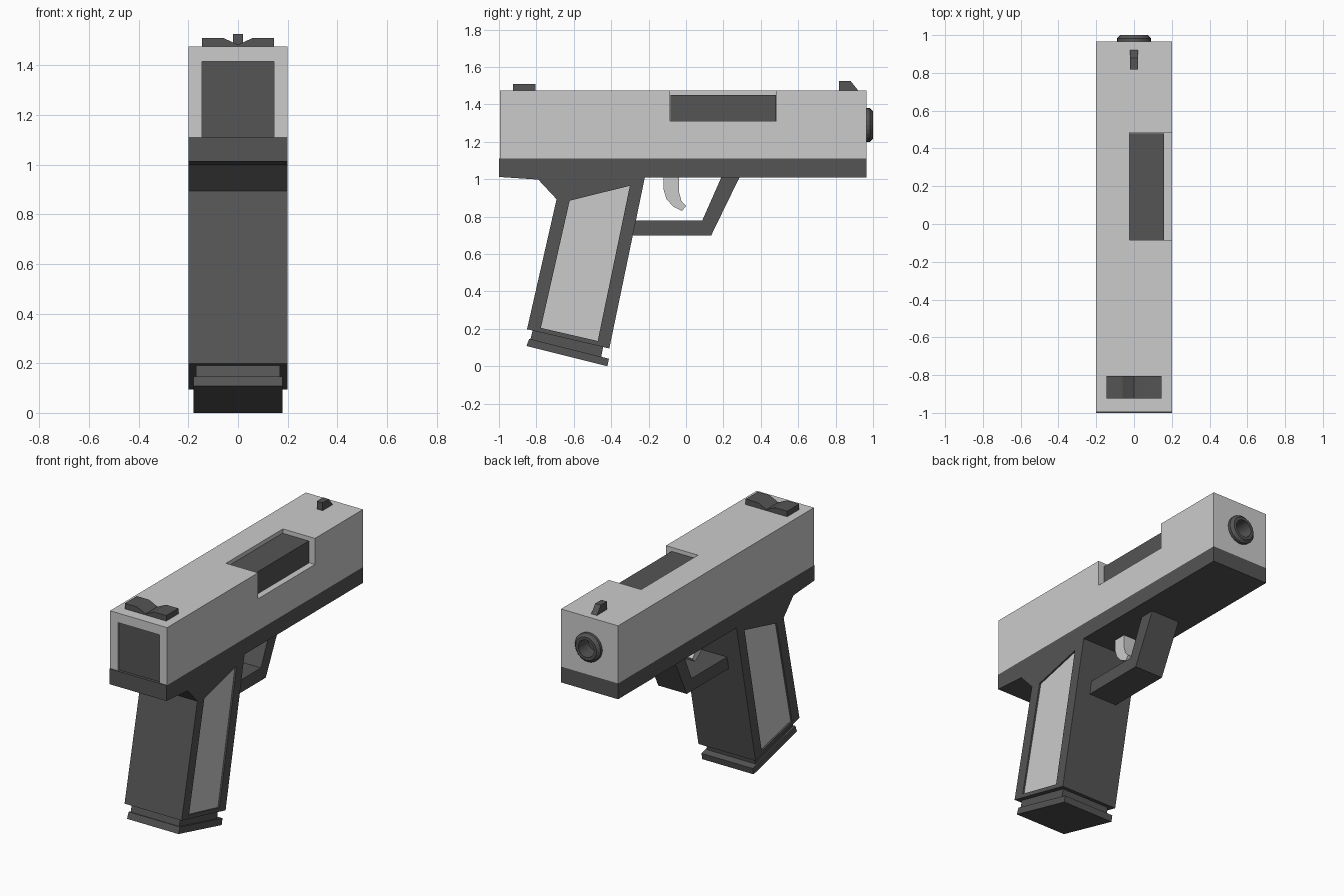
import bpy
import bmesh
from math import pi
from mathutils import Matrix, Vector

if "Cube" in bpy.data.objects:
    bpy.data.objects.remove(bpy.data.objects["Cube"])

DARK = bpy.data.materials.new("dark_grey")
DARK.diffuse_color = (0.09, 0.09, 0.09, 1)
DARK.use_nodes = True
DARK.node_tree.nodes["Principled BSDF"].inputs["Base Color"].default_value = DARK.diffuse_color


def make_object(name, bm, mat=None):
    bmesh.ops.recalc_face_normals(bm, faces=bm.faces)
    mesh = bpy.data.meshes.new(name)
    bm.to_mesh(mesh)
    bm.free()
    ob = bpy.data.objects.new(name, mesh)
    bpy.context.collection.objects.link(ob)
    if mat:
        mesh.materials.append(mat)
    return ob


def extrude(name, points, vec, mat=None):
    """Closed 3D outline extruded along vec."""
    bm = bmesh.new()
    face = bm.faces.new([bm.verts.new(p) for p in points])
    res = bmesh.ops.extrude_face_region(bm, geom=[face])
    bmesh.ops.translate(bm, vec=vec, verts=[v for v in res["geom"] if isinstance(v, bmesh.types.BMVert)])
    if face.is_valid and len(bm.faces) < len(points) + 2:
        bm.faces.new([v for v in face.verts])
    return make_object(name, bm, mat)


def side_prism(name, yz, x0, x1, mat=None):
    return extrude(name, [(x0, y, z) for y, z in yz], Vector((x1 - x0, 0, 0)), mat)


def box(name, x, y, z, mat=None):
    yz = [(y[0], z[0]), (y[1], z[0]), (y[1], z[1]), (y[0], z[1])]
    return side_prism(name, yz, x[0], x[1], mat)


def cut(target, cutter):
    mod = target.modifiers.new("cut", "BOOLEAN")
    mod.object = cutter
    mod.operation = "DIFFERENCE"
    mod.solver = "EXACT"
    bpy.context.view_layer.objects.active = target
    bpy.ops.object.modifier_apply(modifier=mod.name)
    bpy.data.objects.remove(cutter)


def lathe_y(name, profile, z, mat=None, steps=24):
    """Revolve (radius, y) profile around a y-parallel axis at height z."""
    bm = bmesh.new()
    verts = [bm.verts.new((r, y, z)) for r, y in profile]
    edges = [bm.edges.new(p) for p in zip(verts, verts[1:])]
    bmesh.ops.spin(bm, geom=verts + edges, cent=(0, 0, z), axis=(0, 1, 0),
                   angle=2 * pi, steps=steps)
    bmesh.ops.remove_doubles(bm, verts=bm.verts, dist=0.0005)
    return make_object(name, bm, mat)


# Slide with ejection port, rear recess and muzzle hole
slide = box("slide", (-0.2, 0.2), (-0.995, 0.965), (1.11, 1.475))
cut(slide, box("port_cutter", (-0.025, 0.3), (-0.085, 0.485), (1.31, 1.6)))
cut(slide, box("rear_cutter", (-0.145, 0.145), (-1.1, -0.98), (1.0, 1.415)))
cut(slide, lathe_y("bore_cutter", [(0, 0.88), (0.075, 0.88), (0.075, 1.1), (0, 1.1)], 1.29))

# Dark insert pieces in the slide
box("rear_plate", (-0.145, 0.145), (-0.982, -0.97), (1.11, 1.415), DARK)
box("chamber_block", (-0.024, 0.16), (-0.084, 0.48), (1.3, 1.45), DARK)

# Hollow barrel end
lathe_y("muzzle", [(0.075, 0.89), (0.075, 0.965), (0.09, 0.965), (0.09, 0.983), (0.073, 1.0),
                   (0.055, 1.0), (0.055, 0.9), (0, 0.9)], 1.29, DARK)

# Frame and grip in one outline
frame = side_prism("frame", [(-1, 1.11), (0.965, 1.11), (0.965, 1.01), (-0.22, 1.01),
                             (-0.41, 0.095), (-0.85, 0.198), (-0.692, 0.893),
                             (-0.79, 0.998), (-1, 1.012)], -0.2, 0.2, DARK)

# Recessed grip panels on both sides
panel = [(-0.622, 0.885), (-0.3, 0.965), (-0.472, 0.135), (-0.776, 0.205)]
for side, label in ((1, "right"), (-1, "left")):
    cut(frame, side_prism("panel_cutter", panel, side * 0.185, side * 0.3))
    side_prism("grip_panel_" + label, panel, side * 0.18, side * 0.19)

# Magazine neck and floor plate
side_prism("magazine_neck", [(-0.815, 0.21), (-0.44, 0.12), (-0.455, 0.04), (-0.835, 0.13)],
           -0.17, 0.17, DARK)
side_prism("magazine_plate", [(-0.838, 0.147), (-0.853, 0.108), (-0.42, 0), (-0.412, 0.04)],
           -0.18, 0.18, DARK)

# Trigger guard and curved trigger
side_prism("trigger_guard", [(0.287, 1.012), (0.135, 0.7), (-0.29, 0.7), (-0.275, 0.78),
                             (0.087, 0.78), (0.19, 1.012)], -0.1, 0.1, DARK)
side_prism("trigger", [(-0.12, 1.012), (-0.12, 0.945), (-0.105, 0.895), (-0.07, 0.855), (-0.022, 0.83),
                       (0, 0.857), (-0.025, 0.885), (-0.037, 0.93), (-0.037, 1.012)], -0.045, 0.045)

# Notched rear sight and ramped front sight
extrude("rear_sight", [(x, -0.925, z) for x, z in
                       [(-0.145, 1.475), (-0.145, 1.51), (-0.06, 1.51), (0, 1.482),
                        (0.06, 1.51), (0.145, 1.51), (0.145, 1.475)]], Vector((0, 0.12, 0)), DARK)
side_prism("front_sight", [(0.818, 1.475), (0.818, 1.525), (0.88, 1.525), (0.92, 1.475)],
           -0.02, 0.02, DARK)
